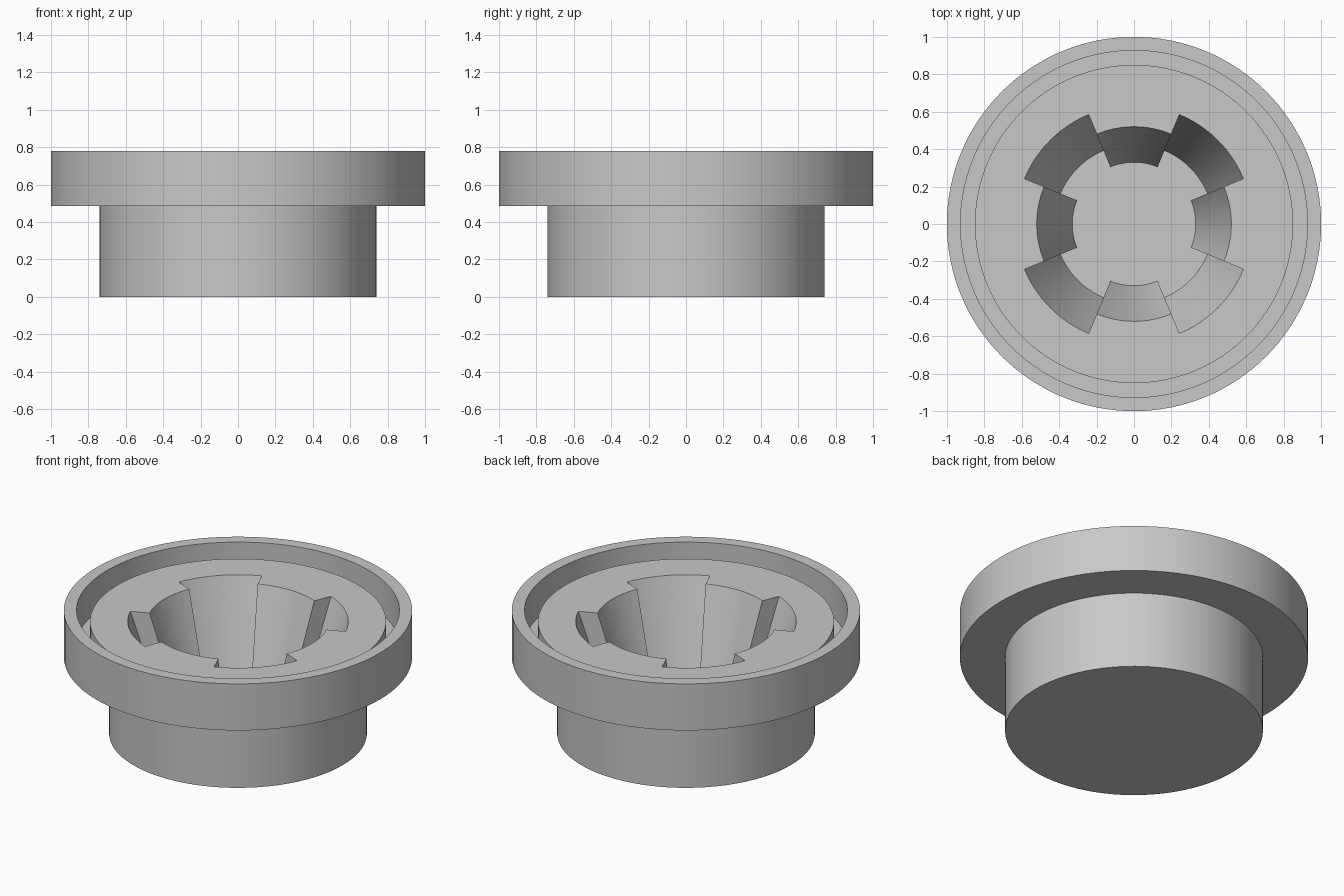
import bpy
import bmesh
from math import cos, sin, radians

cube = bpy.data.objects.get("Cube")
if cube:
    bpy.data.objects.remove(cube, do_unlink=True)

SEGMENTS = 128
FLOOR_Z, DISC_Z, RIM_Z, FLANGE_Z = 0.07, 0.71, 0.78, 0.485


def profile(slot):
    """Radius and height from the underside centre, round the outside, into the bowl."""
    top_r, floor_r = (0.633, 0.425) if slot else (0.52, 0.33)
    return [
        (0, 0), (0.74, 0), (0.74, FLANGE_Z), (1, FLANGE_Z),   # base and flange
        (1, RIM_Z), (0.927, RIM_Z),                           # raised rim
        (0.927, 0.56), (0.85, 0.56), (0.85, DISC_Z),          # groove
        (top_r, DISC_Z), (floor_r, FLOOR_Z), (0, FLOOR_Z),    # tapered bowl
    ]


# Columns round the axis, doubled where a slot starts or ends
columns = []
for i in range(SEGMENTS):
    angle = 360 * i / SEGMENTS
    local = angle % 90
    if local == 22.5:
        columns += [(angle, False), (angle, True)]
    elif local == 67.5:
        columns += [(angle, True), (angle, False)]
    else:
        columns.append((angle, 22.5 < local < 67.5))

# One continuous skin; the doubled columns form the slot side walls
bm = bmesh.new()
shared = {}


def vertex(angle, r, z):
    key = (angle if r else 0, r, z)
    if key not in shared:
        a = radians(angle)
        shared[key] = bm.verts.new((r * cos(a), r * sin(a), z))
    return shared[key]


rings = [[vertex(a, r, z) for r, z in profile(s)] for a, s in columns]
for n, ring in enumerate(rings):
    following = rings[(n + 1) % len(rings)]
    for k in range(len(ring) - 1):
        corners = list(dict.fromkeys(
            (ring[k], following[k], following[k + 1], ring[k + 1])))
        if len(corners) < 3:
            continue
        face = bm.faces.new(corners)
        if face.calc_area() < 1e-6:
            bm.faces.remove(face)

mesh = bpy.data.meshes.new("flanged_socket")
bm.to_mesh(mesh)
bm.free()
socket = bpy.data.objects.new("flanged_socket", mesh)
bpy.context.collection.objects.link(socket)

# Plain grey
grey = bpy.data.materials.new("light_grey")
grey.use_nodes = True
colour = (0.58, 0.58, 0.58, 1)
grey.diffuse_color = colour
grey.node_tree.nodes["Principled BSDF"].inputs["Base Color"].default_value = colour
mesh.materials.append(grey)

bpy.ops.object.select_all(action="DESELECT")
socket.select_set(True)
bpy.context.view_layer.objects.active = socket
bpy.ops.object.shade_smooth_by_angle(angle=radians(30))
